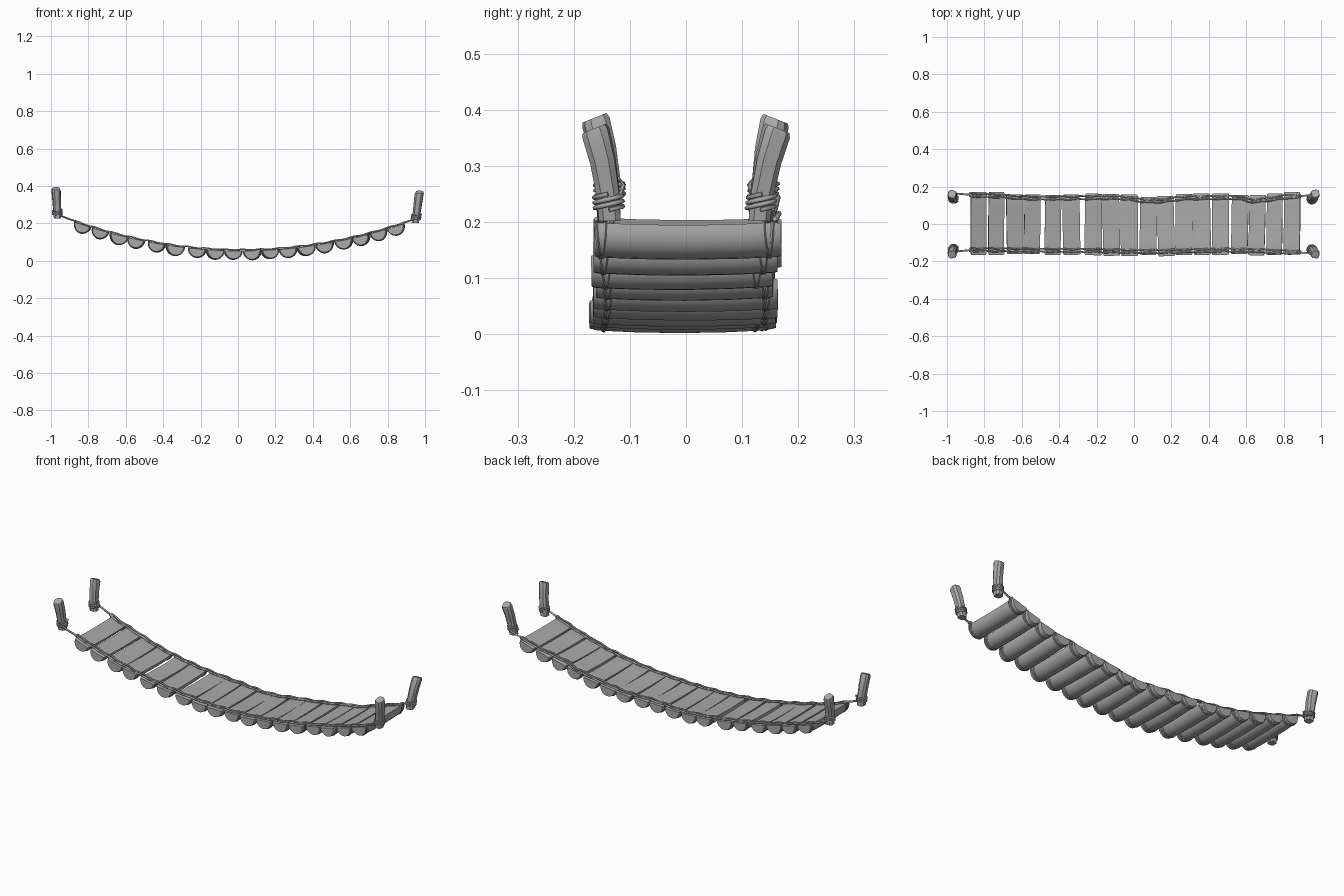
import bpy, bmesh, math, random
from mathutils import Vector, Matrix

if "Cube" in bpy.data.objects:
    bpy.data.objects.remove(bpy.data.objects["Cube"])

random.seed(4)


def material(name, v):
    m = bpy.data.materials.new(name)
    m.diffuse_color = (v, v, v, 1)
    m.use_nodes = True
    m.node_tree.nodes["Principled BSDF"].inputs["Base Color"].default_value = m.diffuse_color
    return m


GREY = material("plain grey", 0.4)


def deck(x):
    # sagging height of the walking surface
    return 0.053 + 0.193 * (x - 0.02) ** 2


def slope(x):
    return math.atan(0.386 * (x - 0.02))


def finish(bm, name, angle=40):
    bmesh.ops.recalc_face_normals(bm, faces=bm.faces)
    me = bpy.data.meshes.new(name)
    bm.to_mesh(me)
    bm.free()
    me.materials.append(GREY)
    ob = bpy.data.objects.new(name, me)
    bpy.context.collection.objects.link(ob)
    bpy.ops.object.select_all(action='DESELECT')
    bpy.context.view_layer.objects.active = ob
    ob.select_set(True)
    bpy.ops.object.shade_smooth_by_angle(angle=math.radians(angle))
    return ob


def loft(bm, rings):
    # skin a list of closed rings and cap both ends
    vs = [[bm.verts.new(p) for p in r] for r in rings]
    n = len(vs[0])
    for a, b in zip(vs, vs[1:]):
        for i in range(n):
            j = (i + 1) % n
            bm.faces.new((a[i], a[j], b[j], b[i]))
    bm.faces.new(vs[0])
    bm.faces.new(vs[-1])


def tube(bm, pts, r=0.0045, n=6):
    # rope strand swept through a path
    pts = [Vector(p) for p in pts]
    rings = []
    side = None
    for i, p in enumerate(pts):
        t = (pts[min(i + 1, len(pts) - 1)] - pts[max(i - 1, 0)]).normalized()
        if side is None:
            side = t.orthogonal()
        side = (side - t * side.dot(t)).normalized()
        up = t.cross(side)
        rings.append([p + r * (math.cos(k * math.tau / n) * side + math.sin(k * math.tau / n) * up)
                      for k in range(n)])
    loft(bm, rings)


def lerp(table, x):
    for (x0, y0), (x1, y1) in zip(table, table[1:]):
        if x <= x1:
            s = (x - x0) / (x1 - x0)
            s = s * s * (3 - 2 * s)
            return y0 + (y1 - y0) * s
    return table[-1][1]


# where the two side ropes run in y
PATH = {-1: [(-1, -0.15), (-0.85, -0.138), (-0.3, -0.142), (0.1, -0.147), (0.5, -0.14), (1, -0.155)],
        1: [(-1, 0.165), (-0.8, 0.152), (-0.5, 0.138), (-0.1, 0.142), (0.1, 0.122),
            (0.3, 0.14), (0.55, 0.142), (0.63, 0.124), (0.85, 0.147), (1, 0.157)]}

# half-log planks: centre x, front end, back end
XS = [-0.83, -0.735, -0.635, -0.543, -0.433, -0.335, -0.217, -0.122, -0.025,
      0.077, 0.17, 0.268, 0.363, 0.462, 0.565, 0.657, 0.75, 0.843]
Y0 = [-.165, -.165, -.16, -.16, -.165, -.165, -.167, -.17, -.172,
      -.165, -.172, -.165, -.165, -.165, -.16, -.168, -.165, -.163]
Y1 = [.17, .17, .158, .158, .155, .157, .162, .16, .157,
      .145, .15, .16, .163, .163, .155, .155, .163, .17]
loops = bmesh.new()
for k, (cx, a, b) in enumerate(zip(XS, Y0, Y1)):
    w = random.uniform(0.043, 0.047)
    d = random.uniform(0.046, 0.051)
    M = (Matrix.Translation((cx, 0, deck(cx))) @ Matrix.Rotation(-slope(cx), 4, 'Y')
         @ Matrix.Rotation(math.radians(random.uniform(-1.6, 1.6)), 4, 'Z'))
    bm = bmesh.new()
    rings = []
    for t in (0, 0.025, 0.25, 0.5, 0.75, 0.975, 1):
        y = a + (b - a) * t
        s = 0.92 if t in (0, 1) else 1
        bulge = 1 - (2 * t - 1) ** 2
        ring = [M @ Vector((w * s * math.cos(math.pi * i / 10), y,
                            -d * s * math.sin(math.pi * i / 10) - 0.005 * bulge + 0.002 - (1 - s) * 0.03))
                for i in range(11)]
        rings.append(ring)
    loft(bm, rings)
    finish(bm, "plank_%02d" % (k + 1), 45)
    # lashings slung under the log at both ends
    for side in (-1, 1):
        yc = lerp(PATH[side], cx)
        for o in (-0.008, 0.008):
            tube(loops, [M @ Vector(((w + .001) * math.cos(math.pi * i / 10),
                                     yc + o * math.cos(math.pi * i / 10),
                                     0.003 - (d + .002) * math.sin(math.pi * i / 10)))
                         for i in range(11)], 0.003, 5)
finish(loops, "plank_lashings", 60)

# side ropes: two strands weaving over the planks
for side, label in ((-1, "front"), (1, "back")):
    bm = bmesh.new()
    for o in (-1, 1):
        pts = []
        for i in range(141):
            x = -0.88 + 1.77 * i / 140
            wob = 0.0075 + 0.002 * math.sin(x * 64 + o)
            pts.append((x, lerp(PATH[side], x) + o * wob, deck(x) + 0.006 + 0.002 * math.sin(x * 64)))
        tube(bm, pts, 0.0045)
    # single strand out to each post
    for x0, x1, ze in ((-0.86, -0.96, 0.245), (0.87, 0.95, 0.225)):
        ya, yb = lerp(PATH[side], x0), lerp(PATH[side], x1)
        tube(bm, [(x0, ya, deck(x0) + 0.006), ((x0 + x1) / 2, (ya + yb) / 2, (deck(x0) + ze) / 2 + 0.002),
                  (x1, yb, ze)], 0.005)
    finish(bm, label + "_rope", 60)

# leaning posts: bottom centre and top centre
POSTS = {"left_front_post": ((-0.965, -0.134, 0.225), (-0.973, -0.163, 0.386), 0.2),
         "left_back_post": ((-0.965, 0.137, 0.225), (-0.973, 0.160, 0.384), -0.3),
         "right_front_post": ((0.948, -0.136, 0.202), (0.970, -0.163, 0.367), -0.15),
         "right_back_post": ((0.948, 0.131, 0.202), (0.970, 0.163, 0.367), 0.25)}
for name, (p, q, twist) in POSTS.items():
    p, q = Vector(p), Vector(q)
    out = 1 if p.y > 0 else -1

    def axis(t):
        c = p.lerp(q, t)
        c.y -= out * 0.006 * math.sin(math.pi * t)
        return c

    bm = bmesh.new()
    rings = []
    for t in (0, 0.3, 0.65, 0.95, 1):
        c = axis(t)
        r = 0.0195 + 0.003 * t - (0.003 if t == 1 else 0)
        ring = []
        for x, y in ((1, .55), (.55, 1), (-.55, 1), (-1, .55), (-1, -.55), (-.55, -1), (.55, -1), (1, -.55)):
            v = Matrix.Rotation(twist * t, 3, 'Z') @ Vector((x * r, y * r, 0))
            v.z = -out * v.y * 0.4 * t   # top slopes down outward
            ring.append(c + v)
        rings.append(ring)
    loft(bm, rings)
    finish(bm, name, 30)
    # rope coils around the foot of the post
    bm = bmesh.new()
    pts = []
    for i in range(49):
        f = i / 48
        c = axis(0.12 + 0.17 * f)
        ang = math.tau * 3 * f
        pts.append(c + Vector((0.025 * math.cos(ang), 0.025 * math.sin(ang), 0.004 * math.sin(ang))))
    tube(bm, pts, 0.004)
    if p.x < 0:   # loose knot end
        c = axis(0.25)
        tube(bm, [c + Vector((0.022, 0, 0)), c + Vector((0.024, -out * 0.018, 0.012)),
                  c + Vector((0.012, -out * 0.026, 0.002)), c + Vector((0.02, -out * 0.02, -0.016))], 0.004)
    finish(bm, name + "_coil", 60)
